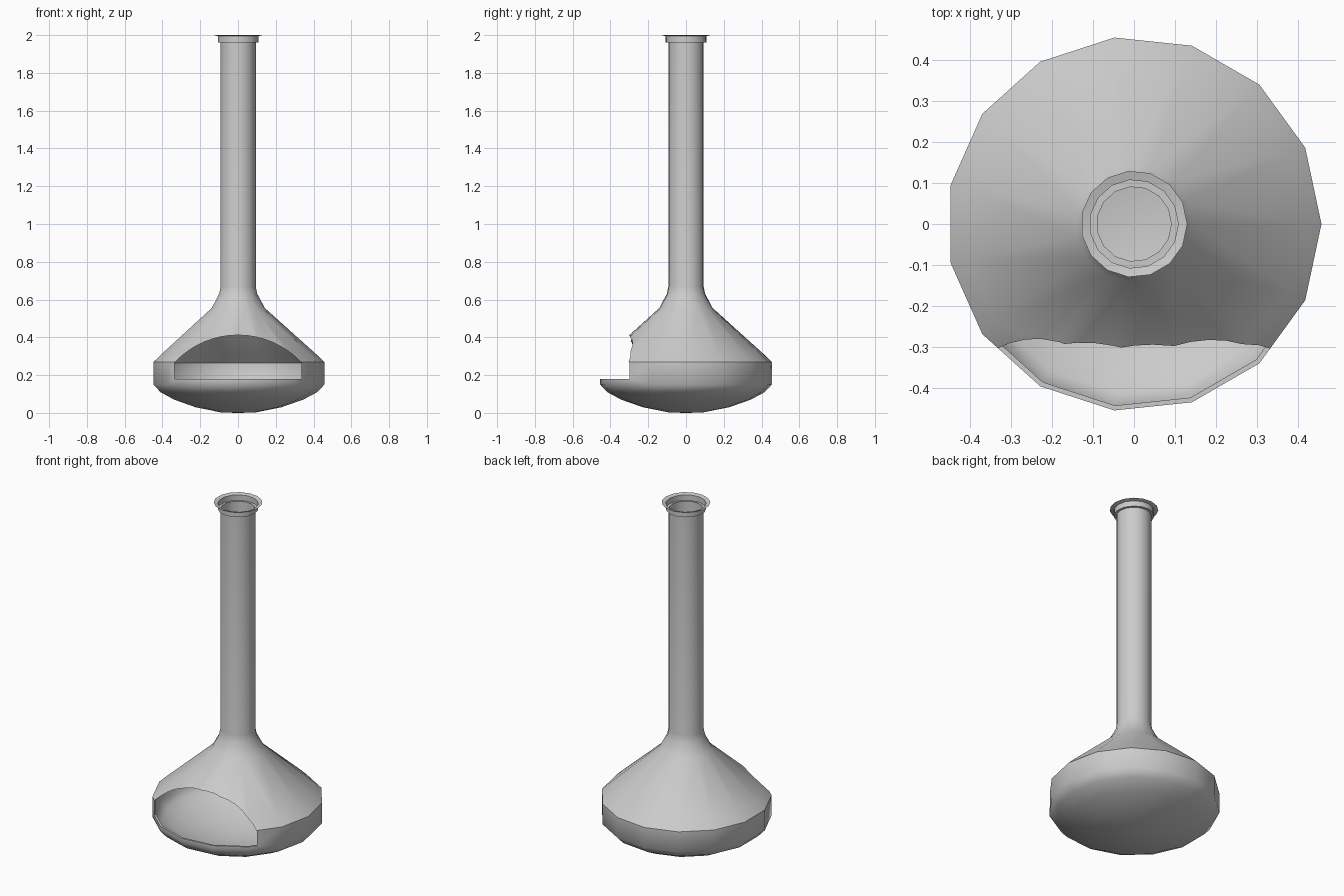
import bpy, bmesh, math

if "Cube" in bpy.data.objects:
    bpy.data.objects.remove(bpy.data.objects["Cube"])

SIDES = 15


def make_object(name, bm):
    bmesh.ops.recalc_face_normals(bm, faces=bm.faces)
    mesh = bpy.data.meshes.new(name)
    bm.to_mesh(mesh)
    bm.free()
    obj = bpy.data.objects.new(name, mesh)
    bpy.context.collection.objects.link(obj)
    return obj


def lathe(name, profile):
    """Revolve (radius, height) points; radius 0 closes to a pole."""
    bm = bmesh.new()
    rings = []
    for r, z in profile:
        if r == 0:
            rings.append([bm.verts.new((0, 0, z))] * SIDES)
        else:
            rings.append([bm.verts.new((r * math.cos(i * math.tau / SIDES),
                                        r * math.sin(i * math.tau / SIDES), z))
                          for i in range(SIDES)])
    for a, b in zip(rings, rings[1:]):
        for i in range(SIDES):
            j = (i + 1) % SIDES
            bm.faces.new(dict.fromkeys((a[i], a[j], b[j], b[i])))
    return make_object(name, bm)


def smooth(obj, angle):
    bpy.ops.object.select_all(action='DESELECT')
    obj.select_set(True)
    bpy.context.view_layer.objects.active = obj
    bpy.ops.object.shade_smooth_by_angle(angle=math.radians(angle))


# Firebox and flue: outer skin upwards, then inner skin back down
outer = [(0, 0), (0.09, 0.002), (0.23, 0.03), (0.345, 0.07), (0.42, 0.11),
         (0.457, 0.15), (0.457, 0.27), (0.415, 0.31), (0.142, 0.555),
         (0.102, 0.63), (0.094, 0.67), (0.094, 1.965)]
inner = [(0.091, 1.965), (0.091, 0.67), (0.098, 0.625), (0.136, 0.545),
         (0.406, 0.302), (0.445, 0.265), (0.445, 0.155), (0.412, 0.12),
         (0.34, 0.082), (0.228, 0.042), (0.09, 0.014), (0, 0.012)]
firebox = lathe("firebox_and_flue", outer + inner)

# Arched mouth cutter, extruded along y
half, sill, spring, crown = 0.335, 0.18, 0.267, 0.412
rise = crown - spring
radius = (half ** 2 + rise ** 2) / (2 * rise)
sweep = math.asin(half / radius)
outline = [(-half, sill), (half, sill)]
for i in range(17):
    a = sweep * (1 - i / 8)
    outline.append((radius * math.sin(a), crown - radius + radius * math.cos(a)))
bm = bmesh.new()
face = bm.faces.new([bm.verts.new((x, -0.7, z)) for x, z in outline])
moved = bmesh.ops.extrude_face_region(bm, geom=[face])["geom"]
bmesh.ops.translate(bm, vec=(0, 0.6, 0),
                    verts=[g for g in moved if isinstance(g, bmesh.types.BMVert)])
if face.is_valid and len(face.edges[0].link_faces) < 2:
    bm.faces.new([v for v in face.verts])
bmesh.ops.holes_fill(bm, edges=[e for e in bm.edges if e.is_boundary])
cutter = make_object("mouth_cutter", bm)
cutter.hide_render = True

cut = firebox.modifiers.new("mouth", 'BOOLEAN')
cut.operation = 'DIFFERENCE'
cut.solver = 'EXACT'
cut.object = cutter
bpy.context.view_layer.objects.active = firebox
bpy.ops.object.modifier_apply(modifier=cut.name)
bpy.data.objects.remove(cutter)
smooth(firebox, 45)

# Collar and flared rim at the top of the flue
collar = lathe("flue_collar", [(0.091, 1.962), (0.108, 1.962), (0.108, 1.994), (0.13, 2.0)])
smooth(collar, 45)
